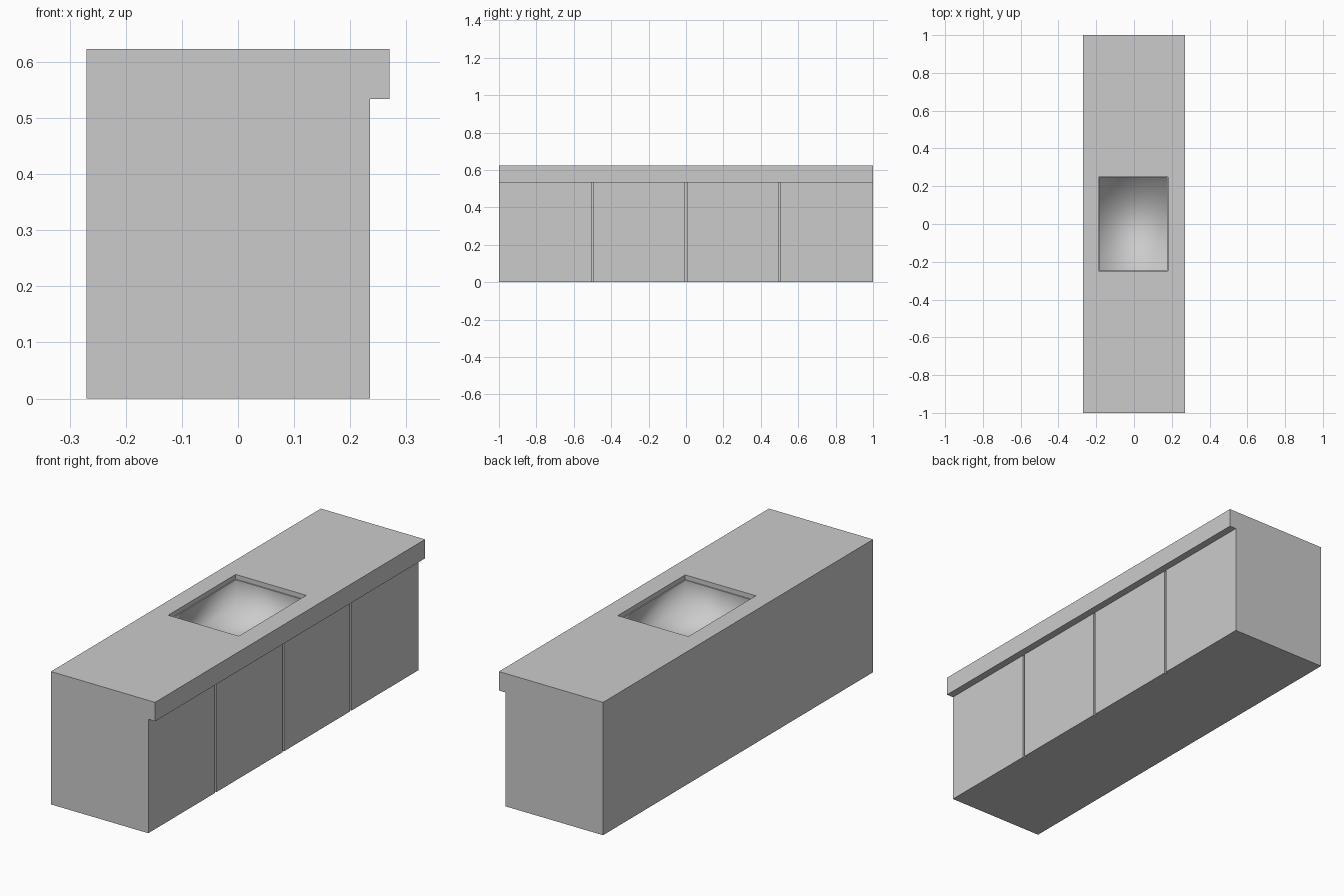
import bpy, bmesh

if "Cube" in bpy.data.objects:
    bpy.data.objects.remove(bpy.data.objects["Cube"])


def box(name, x, y, z, smooth=False):
    """Axis-aligned box from (min, max) ranges."""
    bm = bmesh.new()
    bmesh.ops.create_cube(bm, size=1)
    for v in bm.verts:
        v.co = [r[0] if c < 0 else r[1] for c, r in zip(v.co, (x, y, z))]
    for f in bm.faces:
        f.smooth = smooth
    me = bpy.data.meshes.new(name)
    bm.to_mesh(me)
    bm.free()
    ob = bpy.data.objects.new(name, me)
    bpy.context.collection.objects.link(ob)
    return ob


def cut(target, cutter):
    cutter.hide_render = True
    cutter.hide_viewport = False
    cutter.display_type = 'WIRE'
    mod = target.modifiers.new(cutter.name, 'BOOLEAN')
    mod.operation = 'DIFFERENCE'
    mod.solver = 'EXACT'
    mod.object = cutter


TOP, LIP, FRONT = 0.623, 0.534, 0.235

# Cabinet and overhanging worktop: one side profile extruded along y
profile = [(-0.27, 0), (FRONT, 0), (FRONT, LIP), (0.27, LIP), (0.27, TOP), (-0.27, TOP)]
bm = bmesh.new()
face = bm.faces.new([bm.verts.new((x, -1, z)) for x, z in profile])
ext = bmesh.ops.extrude_face_region(bm, geom=[face])
bmesh.ops.translate(bm, vec=(0, 2, 0),
                    verts=[g for g in ext["geom"] if isinstance(g, bmesh.types.BMVert)])
bmesh.ops.recalc_face_normals(bm, faces=bm.faces)
me = bpy.data.meshes.new("counter")
bm.to_mesh(me)
bm.free()
counter = bpy.data.objects.new("counter", me)
bpy.context.collection.objects.link(counter)

# Gaps between the four doors
for i, y in enumerate((-0.5, 0, 0.5)):
    cut(counter, box(f"door_gap_cutter_{i + 1}", (FRONT - 0.012, FRONT + 0.012),
                     (y - 0.005, y + 0.005), (-0.05, LIP)))

# Sink opening in the worktop, then the softly shaded basin inside its ledge
cut(counter, box("sink_opening_cutter", (-0.187, 0.179), (-0.25, 0.25), (TOP - 0.022, TOP + 0.1)))
cut(counter, box("sink_basin_cutter", (-0.182, 0.174), (-0.245, 0.245), (TOP - 0.147, TOP + 0.05),
                 smooth=True))
